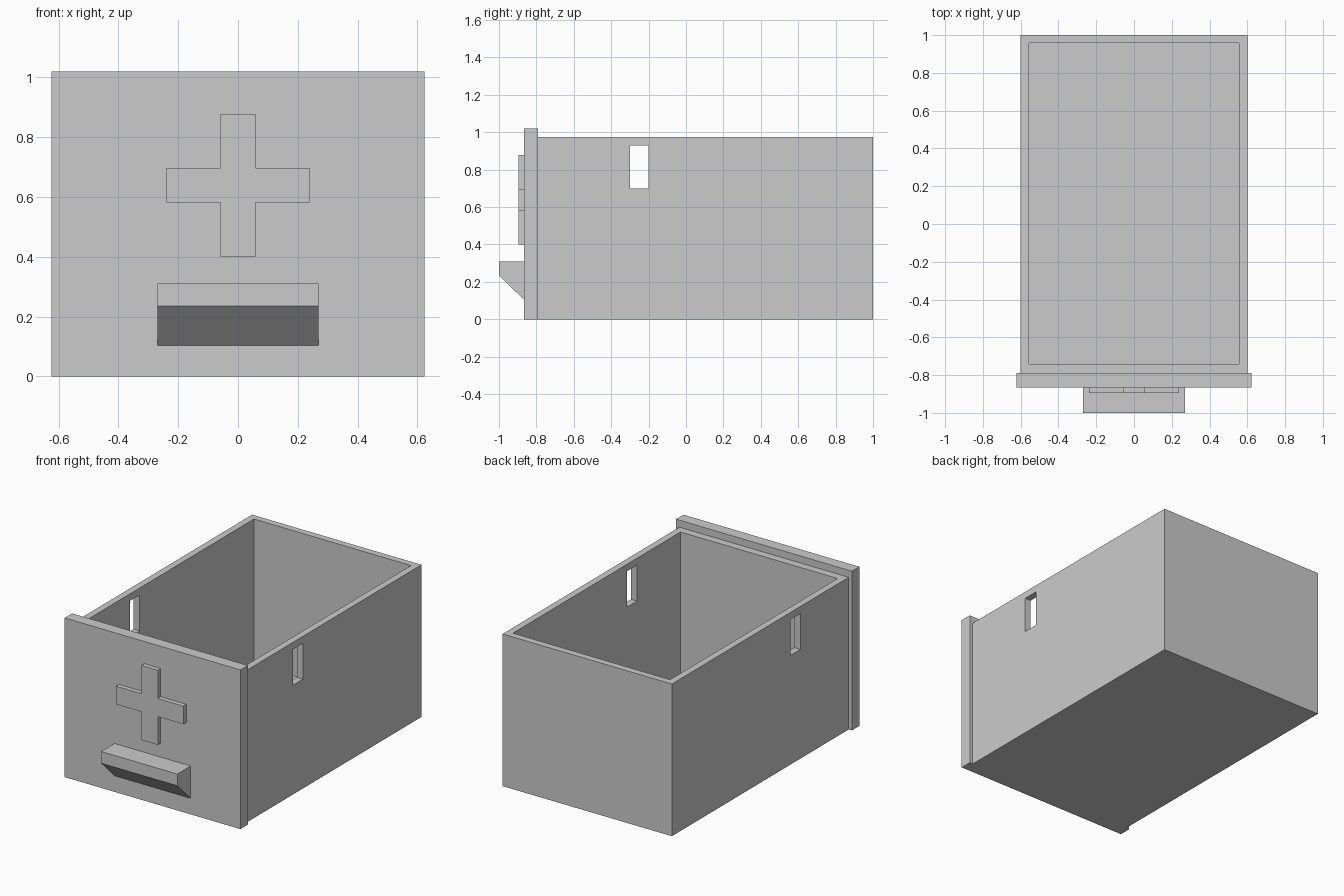
import bpy
import bmesh

if "Cube" in bpy.data.objects:
    bpy.data.objects.remove(bpy.data.objects["Cube"], do_unlink=True)

# Single plain grey material
grey = bpy.data.materials.new("light_grey")
grey.use_nodes = True
colour = (0.6, 0.6, 0.6, 1)
grey.diffuse_color = colour
grey.node_tree.nodes["Principled BSDF"].inputs["Base Color"].default_value = colour


def extrude(name, outline, offset):
    """Extrude a flat outline of 3D points along an offset into a solid."""
    bm = bmesh.new()
    face = bm.faces.new([bm.verts.new(p) for p in outline])
    result = bmesh.ops.extrude_face_region(bm, geom=[face], use_keep_orig=True)
    top = [v for v in result["geom"] if isinstance(v, bmesh.types.BMVert)]
    bmesh.ops.translate(bm, verts=top, vec=offset)
    bmesh.ops.recalc_face_normals(bm, faces=bm.faces)
    mesh = bpy.data.meshes.new(name)
    bm.to_mesh(mesh)
    bm.free()
    mesh.materials.append(grey)
    obj = bpy.data.objects.new(name, mesh)
    bpy.context.collection.objects.link(obj)
    return obj


def box(name, half_x, y0, y1, z0, z1):
    outline = [(-half_x, y0, z0), (half_x, y0, z0), (half_x, y1, z0), (-half_x, y1, z0)]
    return extrude(name, outline, (0, 0, z1 - z0))


def cut(target, cutter):
    mod = target.modifiers.new(cutter.name, "BOOLEAN")
    mod.operation = "DIFFERENCE"
    mod.solver = "EXACT"
    mod.object = cutter
    cutter.hide_render = True
    cutter.hide_viewport = True
    cutter.display_type = "WIRE"


# Open tray, hollowed from above, with a slot through both side walls
tray = box("drawer_tray", 0.6, -0.79, 1.0, 0, 0.975)
cut(tray, box("cavity_cutter", 0.557, -0.74, 0.957, 0.045, 1.2))
cut(tray, box("slot_cutter", 0.8, -0.3, -0.2, 0.7, 0.93))

# Apply the cuts and remove the cutters
bpy.context.view_layer.update()
graph = bpy.context.evaluated_depsgraph_get()
hollow = bpy.data.meshes.new_from_object(tray.evaluated_get(graph))
tray.modifiers.clear()
tray.data = hollow
for name in ("cavity_cutter", "slot_cutter"):
    bpy.data.objects.remove(bpy.data.objects[name], do_unlink=True)

# Front panel, slightly wider and taller than the tray
FRONT = -0.865
box("front_panel", 0.623, FRONT, -0.79, 0, 1.02)

# Raised cross: one quarter of the outline turned four times
arm, reach, centre = 0.058, 0.239, 0.639
cross = []
x_corners = [(arm, arm), (reach, -arm), (reach, arm)]
quarter = [(reach, -arm), (reach, arm), (arm, arm)]
for turn in range(4):
    cross += [(x, FRONT, centre + z) for x, z in quarter]
    quarter = [(-z, x) for x, z in quarter]
extrude("raised_cross", cross, (0, -0.03, 0))

# Pull handle with a sloped underside
profile = [(FRONT, 0.31), (-1.0, 0.31), (-1.0, 0.235), (FRONT, 0.103)]
extrude("pull_handle", [(-0.27, y, z) for y, z in profile], (0.54, 0, 0))
